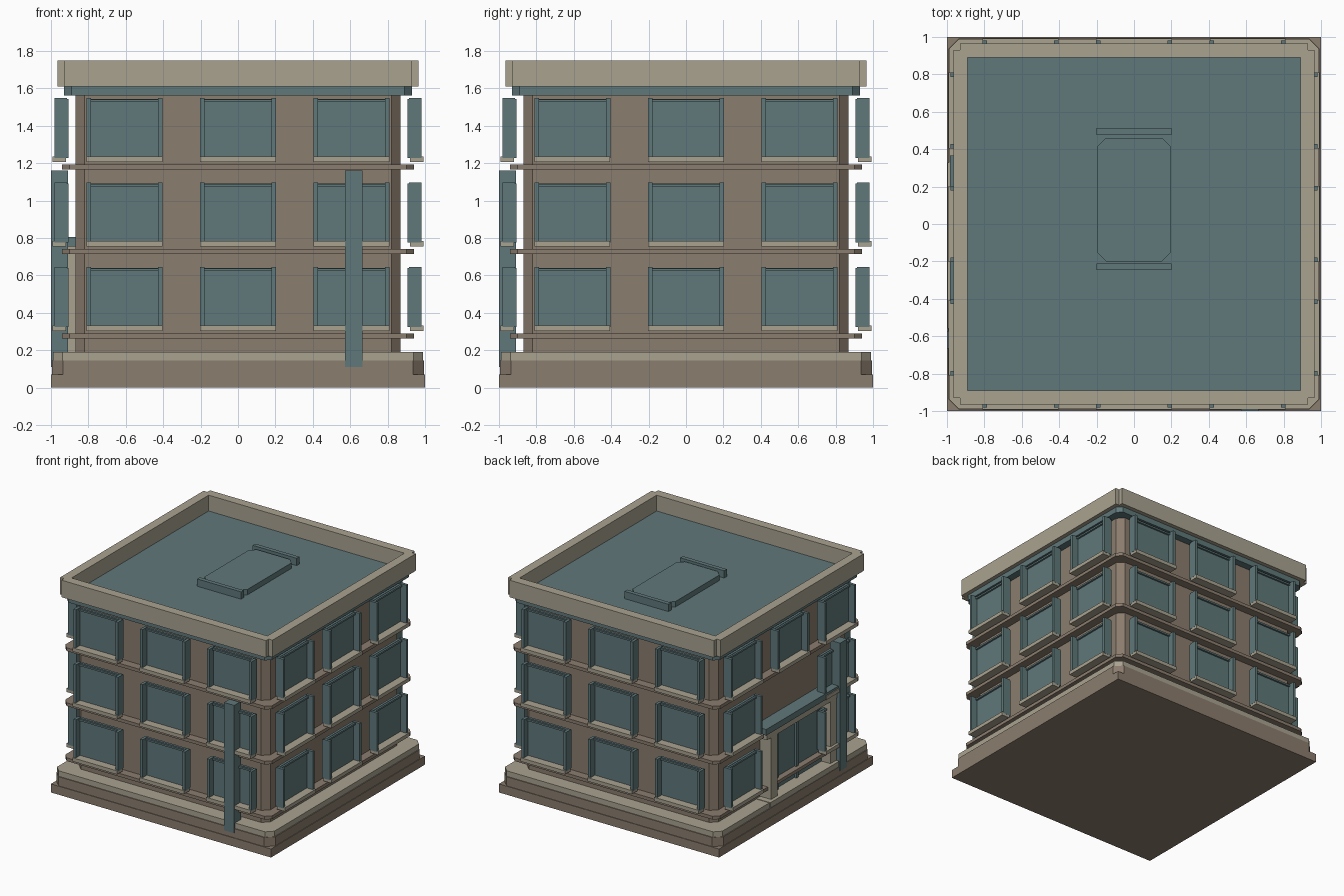
import bpy, bmesh, math
from mathutils import Matrix

if "Cube" in bpy.data.objects:
    bpy.data.objects.remove(bpy.data.objects["Cube"], do_unlink=True)


def material(name, rgb):
    m = bpy.data.materials.new(name)
    m.use_nodes = True
    m.diffuse_color = (*rgb, 1)
    m.node_tree.nodes["Principled BSDF"].inputs["Base Color"].default_value = (*rgb, 1)
    return m


TEAL = material("slate teal", (0.117, 0.188, 0.197))
BEIGE = material("pale stone", (0.40, 0.365, 0.28))
BROWN = material("brown stone", (0.258, 0.205, 0.156))


def finish(name, bm, mat, turn=0):
    bmesh.ops.transform(bm, matrix=Matrix.Rotation(turn, 4, "Z"), verts=bm.verts)
    bmesh.ops.recalc_face_normals(bm, faces=bm.faces)
    me = bpy.data.meshes.new(name)
    bm.to_mesh(me)
    bm.free()
    me.materials.append(mat)
    ob = bpy.data.objects.new(name, me)
    bpy.context.collection.objects.link(ob)
    return ob


def box(name, mat, x, y, z, turn=0):
    """Box from three (low, high) ranges, turned about the building's axis."""
    bm = bmesh.new()
    bmesh.ops.create_cube(bm, size=1)
    for v in bm.verts:
        for i, (lo, hi) in enumerate((x, y, z)):
            v.co[i] = lo if v.co[i] < 0 else hi
    return finish(name, bm, mat, turn)


def slab(name, mat, hx, hy, cut, z, cy=0):
    """Prism with cut corners."""
    corners = []
    for sx, sy in ((1, 1), (-1, 1), (-1, -1), (1, -1)):
        pair = [(sx * hx, cy + sy * (hy - cut)), (sx * (hx - cut), cy + sy * hy)]
        corners += pair if sx * sy > 0 else pair[::-1]
    bm = bmesh.new()
    face = bm.faces.new([bm.verts.new((px, py, z[0])) for px, py in corners])
    top = bmesh.ops.extrude_face_region(bm, geom=[face])["geom"]
    for v in top:
        if isinstance(v, bmesh.types.BMVert):
            v.co.z = z[1]
    return finish(name, bm, mat)


# Plinth
box("plinth_base", BROWN, (-1, 1), (-1, 1), (0, 0.07))
slab("plinth_middle", BROWN, 0.995, 0.995, 0.06, (0.07, 0.145))
slab("plinth_ledge", BEIGE, 0.988, 0.988, 0.05, (0.145, 0.19))

# Walls, string courses and roof
slab("walls", BROWN, 0.87, 0.87, 0.05, (0.19, 1.57))
for z in (0.262, 0.714, 1.166):
    slab("string_course", BROWN, 0.94, 0.94, 0.04, (z, z + 0.027))
slab("roof", TEAL, 0.93, 0.93, 0.04, (1.563, 1.62))

# Parapet with notched corners
for k in range(4):
    box("parapet", BEIGE, (-0.93, 0.93), (-0.965, -0.89), (1.61, 1.75), k * math.pi / 2)

# Roof hatch
slab("roof_hatch", TEAL, 0.195, 0.33, 0.045, (1.61, 1.665), 0.13)
for y in (-0.245, 0.477):
    box("hatch_bar", TEAL, (-0.2, 0.2), (y, y + 0.035), (1.61, 1.68))


# Windows
def window(cx, z, turn):
    def part(name, mat, x0, x1, y0, y1, z0, z1):
        box(name, mat, (cx + x0, cx + x1), (y0, y1), (z + z0, z + z1), turn)
    part("window_glass", TEAL, -0.2, 0.2, -0.925, -0.905, 0, 0.315)
    part("window_header", TEAL, -0.18, 0.18, -0.94, -0.907, 0.298, 0.312)
    for s in (-1, 1):
        a, b = sorted((s * 0.18, s * 0.203))
        part("window_jamb", TEAL, a, b, -0.98, -0.915, 0, 0.32)
    part("window_sill", BEIGE, -0.202, 0.202, -0.992, -0.92, -0.022, 0.008)


for side in range(4):
    for floor, z in enumerate((0.325, 0.777, 1.229)):
        for cx in (-0.607, 0, 0.607):
            # The entrance takes the lower middle bays of the side facing -x
            if not (side == 3 and cx == 0 and floor < 2):
                window(cx, z, side * math.pi / 2)

# Tall fins
FIN = (0.11, 1.16)
box("front_fin", TEAL, (0.573, 0.665), (-1, -0.91), FIN)
box("side_fin", TEAL, (-1, -0.91), (-0.665, -0.573), FIN)

# Entrance
box("entrance_step", BEIGE, (-0.998, -0.86), (-0.56, 0.33), (0.15, 0.194))
for y in (-0.57, 0.2):
    box("entrance_pillar", BEIGE, (-0.97, -0.86), (y, y + 0.08), (0.19, 0.72))
box("entrance_lintel", BEIGE, (-0.975, -0.86), (-0.57, 0.34), (0.705, 0.755))
box("entrance_canopy", TEAL, (-0.985, -0.86), (-0.58, 0.365), (0.755, 0.805))
box("entrance_door", TEAL, (-0.89, -0.86), (-0.49, 0.2), (0.19, 0.71))
for y in (-0.16, 0.1):
    box("door_frame", TEAL, (-0.91, -0.88), (y, y + 0.025), (0.19, 0.71))
